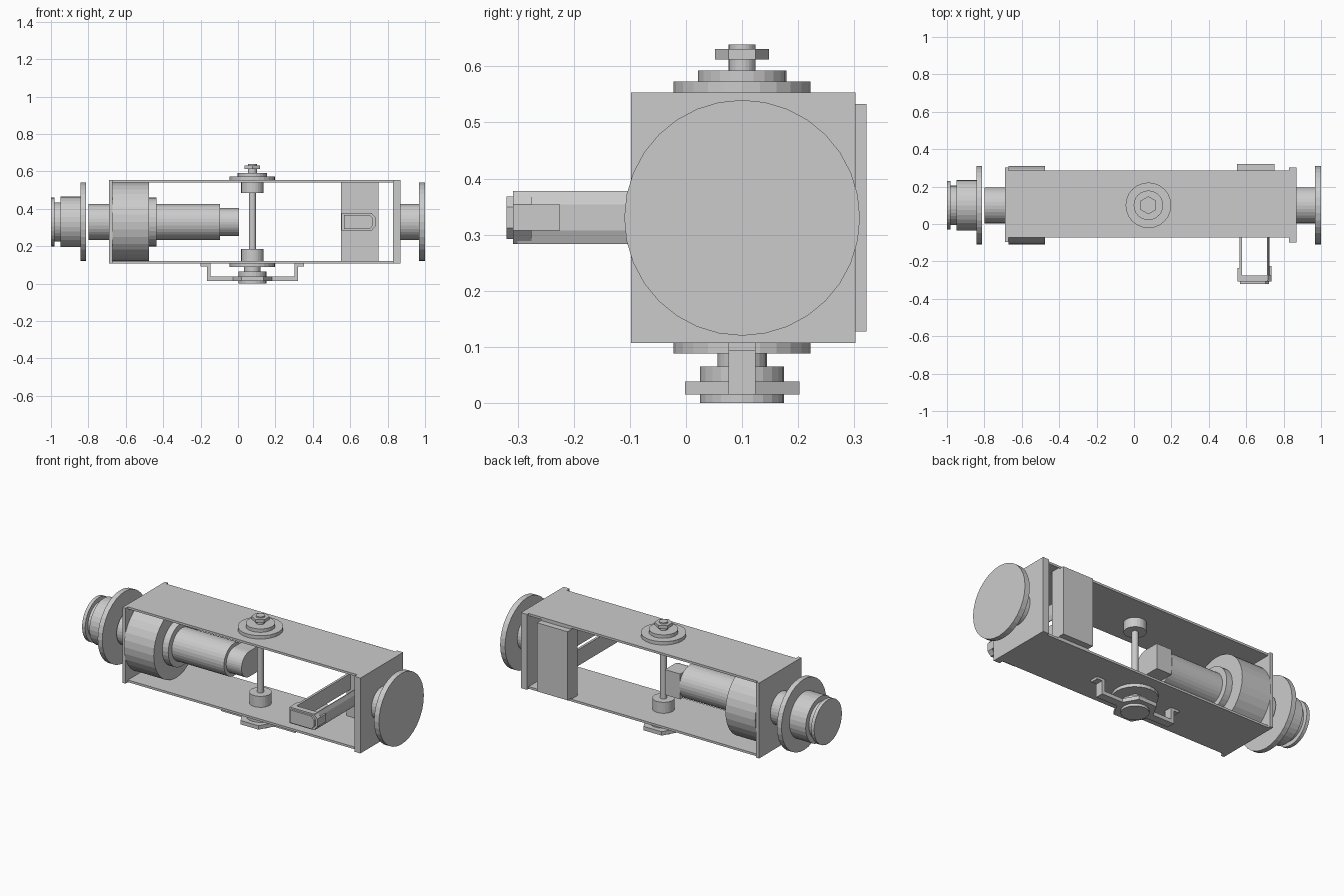
import bpy, bmesh, math
from mathutils import Matrix

if "Cube" in bpy.data.objects:
    bpy.data.objects.remove(bpy.data.objects["Cube"])

AY, AZ = 0.10, 0.33      # main axis height and depth
SX = 0.077               # vertical spindle position


def finish(name, bm):
    bmesh.ops.recalc_face_normals(bm, faces=bm.faces)
    me = bpy.data.meshes.new(name)
    bm.to_mesh(me)
    bm.free()
    ob = bpy.data.objects.new(name, me)
    bpy.context.collection.objects.link(ob)
    return ob


def box(name, x, y, z):
    bm = bmesh.new()
    bmesh.ops.create_cube(bm, size=1)
    for v in bm.verts:
        v.co = [(a + b) / 2 + c * (b - a) for (a, b), c in zip((x, y, z), v.co)]
    return finish(name, bm)


def cyl(bm, r, length, mat, n):
    bmesh.ops.create_cone(bm, cap_ends=True, segments=n, radius1=r, radius2=r,
                          depth=length, matrix=mat)


def axle(name, x0, x1, r, n=32):
    """Cylinder along the main x axis."""
    bm = bmesh.new()
    cyl(bm, r, x1 - x0, Matrix.Translation(((x0 + x1) / 2, AY, AZ))
        @ Matrix.Rotation(math.pi / 2, 4, 'Y'), n)
    return finish(name, bm)


def post(name, z0, z1, r, n=24, turn=0):
    """Cylinder along the vertical spindle axis."""
    bm = bmesh.new()
    cyl(bm, r, z1 - z0, Matrix.Translation((SX, AY, (z0 + z1) / 2))
        @ Matrix.Rotation(turn, 4, 'Z'), n)
    return finish(name, bm)


def extrude(name, pts, vec):
    """Prism from a closed profile of 3D points."""
    bm = bmesh.new()
    f = bm.faces.new([bm.verts.new(p) for p in pts])
    r = bmesh.ops.extrude_face_region(bm, geom=[f])
    bmesh.ops.translate(bm, vec=vec, verts=[g for g in r['geom']
                                            if isinstance(g, bmesh.types.BMVert)])
    return finish(name, bm)


# Open frame
box("left_end_plate", (-0.69, -0.67), (-0.095, 0.302), (0.107, 0.553))
box("right_end_plate", (0.83, 0.87), (-0.098, 0.302), (0.107, 0.553))
box("top_plate", (-0.67, 0.83), (-0.072, 0.286), (0.54, 0.553))
box("bottom_plate", (-0.67, 0.83), (-0.072, 0.286), (0.107, 0.12))

# Right end disc and hub
axle("right_hub", 0.87, 0.968, 0.096)
axle("right_disc", 0.968, 1.0, 0.21)

# Left end: shaft, disc and grooved pulley
axle("left_shaft", -0.798, -0.69, 0.096)
axle("left_disc", -0.842, -0.812, 0.21)
axle("left_pulley", -0.948, -0.842, 0.135)
axle("left_groove", -0.98, -0.948, 0.105)
axle("left_rim", -1.0, -0.98, 0.13)

# Inner barrel
axle("barrel_drum", -0.67, -0.475, 0.21)
axle("barrel_collar", -0.475, -0.436, 0.13)
axle("barrel_tube", -0.436, -0.095, 0.096)
arc = [(-0.095, AY - 0.075 * math.cos(t), AZ + 0.075 * math.sin(t))
       for t in [math.pi * (i / 16 - 0.5) for i in range(17)]]
extrude("barrel_nose", arc + [(-0.095, 0.19, AZ + 0.075), (-0.095, 0.19, AZ - 0.075)],
        (0.10, 0, 0))

# Vertical spindle with collars, flanges and nuts
post("spindle_rod", 0.18, 0.49, 0.018)
post("upper_collar", 0.484, 0.54, 0.06)
post("lower_collar", 0.12, 0.185, 0.06)
post("top_flange", 0.553, 0.573, 0.122)
post("top_washer", 0.573, 0.593, 0.079)
post("top_stud", 0.593, 0.639, 0.024)
post("top_nut", 0.612, 0.631, 0.048, 6)
post("bottom_flange", 0.088, 0.107, 0.122)
post("bottom_neck", 0.065, 0.088, 0.044)
post("bottom_washer", 0.038, 0.065, 0.075)
post("bottom_nut", 0.015, 0.038, 0.118, 6, math.pi / 6)
post("bottom_cap", 0.0, 0.015, 0.075)

# Bracket under the frame
half = [(0.243, 0.015), (0.243, 0.093), (0.277, 0.093), (0.277, 0.107),
        (0.225, 0.107), (0.225, 0.037)]
prof = half + [(-x, z) for x, z in reversed(half)]
extrude("bottom_bracket", [(SX + x, 0.076, z) for x, z in prof], (0, 0.048, 0))

# Back panel with the handle reaching through the frame
box("back_panel", (0.55, 0.75), (0.24, 0.322), (0.127, 0.533))
box("panel_mount", (0.55, 0.75), (0.23, 0.286), (0.12, 0.54))
box("handle_left_arm", (0.563, 0.577), (-0.30, 0.24), (0.283, 0.378))
extrude("handle_right_arm", [(0.711, -0.30, 0.283), (0.716, -0.30, 0.283),
                             (0.725, -0.30, 0.307), (0.725, -0.30, 0.354),
                             (0.716, -0.30, 0.378), (0.711, -0.30, 0.378)], (0, 0.54, 0))
box("handle_left_lip", (0.553, 0.563), (-0.305, -0.235), (0.283, 0.378))
box("handle_right_lip", (0.715, 0.735), (-0.305, -0.225), (0.307, 0.354))
cap = [(0.553, 0.283), (0.713, 0.283), (0.735, 0.307),
       (0.735, 0.354), (0.713, 0.378), (0.553, 0.378)]
grip = extrude("handle_grip", [(x, -0.308, z) for x, z in cap], (0, 0.033, 0))
cx, cz = 0.644, 0.33
extrude("handle_grip_face", [(cx + (x - cx) * 0.86, -0.32, cz + (z - cz) * 0.8)
                             for x, z in cap], (0, 0.012, 0))
